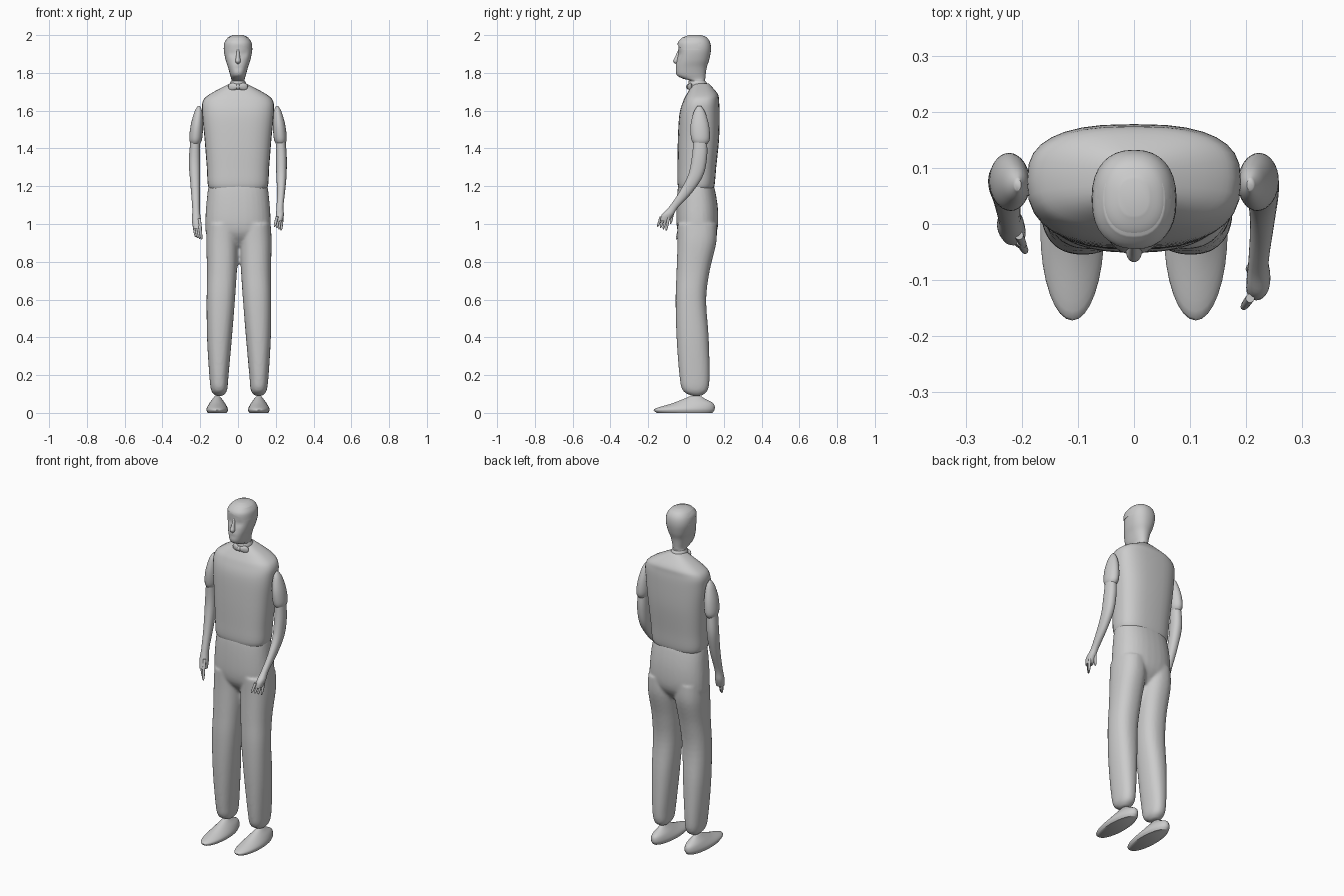
import bpy
import bmesh
import math
from mathutils import Vector

default_cube = bpy.data.objects.get("Cube")
if default_cube:
    bpy.data.objects.remove(default_cube, do_unlink=True)

SEGMENTS = 32
STEPS = 5

plain_grey = bpy.data.materials.new("plain_grey")
plain_grey.use_nodes = True
GREY = (0.6, 0.6, 0.6, 1)
plain_grey.diffuse_color = GREY
plain_grey.node_tree.nodes["Principled BSDF"].inputs["Base Color"].default_value = GREY


def finish(name, bm):
    """Turn a bmesh into a smooth shaded object with the shared material."""
    bmesh.ops.recalc_face_normals(bm, faces=bm.faces)
    mesh = bpy.data.meshes.new(name)
    bm.to_mesh(mesh)
    bm.free()
    mesh.materials.append(plain_grey)
    for polygon in mesh.polygons:
        polygon.use_smooth = True
    mesh.set_sharp_from_angle(angle=math.radians(60))
    obj = bpy.data.objects.new(name, mesh)
    bpy.context.collection.objects.link(obj)
    return obj


def spline(before, start, end, after, t):
    """Catmull-Rom blend of four neighbouring rings."""
    result = []
    for a, b, c, d in zip(before, start, end, after):
        bend = 2 * a - 5 * b + 4 * c - d
        twist = 3 * (b - c) + d - a
        result.append(b + (c - a + (bend + twist * t) * t) * t / 2)
    return result


def loft_mesh(bm, rings, power=2.0, segments=SEGMENTS):
    """Skin level rings, each given as (z, centre x, half width, y front, y back)."""
    dense = []
    for i in range(len(rings) - 1):
        before, after = rings[max(i - 1, 0)], rings[min(i + 2, len(rings) - 1)]
        for step in range(STEPS):
            dense.append(spline(before, rings[i], rings[i + 1], after, step / STEPS))
    dense.append(rings[-1])
    loops = []
    for z, cx, half, front, back in dense:
        loop = []
        for s in range(segments):
            angle = math.tau * s / segments
            c, n = math.cos(angle), math.sin(angle)
            x = math.copysign(abs(c) ** (2 / power), c) * half
            y = math.copysign(abs(n) ** (2 / power), n) * (back - front) / 2
            loop.append(bm.verts.new((cx + x, (front + back) / 2 + y, z)))
        loops.append(loop)
    for low, high in zip(loops, loops[1:]):
        for s in range(segments):
            t = (s + 1) % segments
            bm.faces.new((low[s], low[t], high[t], high[s]))
    bm.faces.new(loops[0])
    bm.faces.new(loops[-1])


def loft(name, rings, power=2.0):
    bm = bmesh.new()
    loft_mesh(bm, rings, power)
    return finish(name, bm)


def mirrored(rings, side, shift=0.0):
    return [(z, cx * side + shift, half, front, back) for z, cx, half, front, back in rings]


def ball(bm, centre, size):
    made = bmesh.ops.create_uvsphere(bm, u_segments=24, v_segments=16, radius=1)["verts"]
    bmesh.ops.scale(bm, vec=size, verts=made)
    bmesh.ops.translate(bm, vec=centre, verts=made)
    return made


# Torso with sloping shoulders
loft("torso", [
    (1.17, 0, .13, -.02, .13), (1.2, 0, .158, -.043, .15), (1.3, 0, .165, -.045, .16),
    (1.45, 0, .177, -.043, .175), (1.58, 0, .189, -.035, .178), (1.65, 0, .186, -.015, .175),
    (1.69, 0, .145, .005, .167), (1.745, 0, .04, .04, .12)], power=2.7)

# Trousers: hips and two legs fused into one skin
HIPS = [
    (.88, 0, .11, .01, .11), (.94, 0, .165, -.035, .155), (1.0, 0, .173, -.05, .17),
    (1.1, 0, .168, -.05, .167), (1.2, 0, .156, -.042, .148), (1.22, 0, .14, -.03, .13)]
LEG = [
    (.09, .105, .02, .03, .08), (.12, .105, .042, -.018, .115), (.2, .106, .051, -.035, .125),
    (.4, .103, .066, -.05, .12), (.6, .096, .075, -.055, .107), (.75, .09, .079, -.05, .125),
    (.9, .088, .085, -.045, .16), (1, .085, .083, -.045, .163)]
bm = bmesh.new()
loft_mesh(bm, HIPS, 2.4)
for side in (-1, 1):
    loft_mesh(bm, mirrored(LEG, side, shift=.005), 2.3)
trousers = finish("trousers", bm)
remesh = trousers.modifiers.new("fuse", 'REMESH')
remesh.mode = 'VOXEL'
remesh.voxel_size = .008
remesh.use_smooth_shade = True
soften = trousers.modifiers.new("soften", 'SMOOTH')
soften.iterations = 4

# Shoes and short sleeves
SHOE = [
    (0, .11, .05, -.155, .14), (.02, .11, .057, -.168, .152), (.05, .11, .042, -.075, .145),
    (.075, .11, .024, -.01, .1), (.088, .11, .014, .02, .08)]
SLEEVE = [
    (1.625, .207, .006, .06, .08), (1.59, .21, .022, .04, .102), (1.52, .218, .033, .024, .122),
    (1.45, .224, .034, .028, .126), (1.42, .226, .022, .045, .11)]
for label, side in (("right", -1), ("left", 1)):
    loft(label + "_shoe", mirrored(SHOE, side))
    loft(label + "_sleeve", mirrored(SLEEVE, side))


def arm(name, rings, bases, tips, thumb):
    """Forearm and palm, then four fingers spread between two end fingers."""
    bm = bmesh.new()
    loft_mesh(bm, rings, 2.2)
    fingers = [thumb]
    for i in range(4):
        fingers.append([Vector(a).lerp(Vector(b), i / 3) for a, b in (bases, tips)])
    for root, tip in fingers:
        shape = []
        for t, radius in ((0, .008), (.5, .0075), (.85, .006), (1, .002)):
            p = Vector(root).lerp(Vector(tip), t)
            shape.append((p.z, p.x, radius, p.y - radius, p.y + radius))
        loft_mesh(bm, shape, segments=10)
    finish(name, bm)


# Left arm reaches forward, right arm hangs
arm("left_arm", [
    (1.45, .226, .025, .04, .11), (1.36, .229, .029, .032, .112), (1.26, .23, .027, .012, .092),
    (1.17, .228, .021, -.035, .035), (1.09, .222, .018, -.09, -.04),
    (1.05, .222, .021, -.128, -.066), (1.015, .218, .018, -.136, -.09)],
    bases=((.207, -.132, 1.04), (.234, -.092, 1.035)),
    tips=((.194, -.15, .985), (.228, -.105, .965)),
    thumb=((.215, -.07, 1.06), (.203, -.082, 1)))
arm("right_arm", [
    (1.45, -.226, .025, .04, .11), (1.33, -.23, .03, .04, .112), (1.2, -.226, .025, .018, .08),
    (1.08, -.222, .02, -.012, .035), (1.02, -.22, .024, -.028, .024),
    (.975, -.215, .022, -.038, .008)],
    bases=((-.232, -.004, .99), (-.202, -.032, .99)),
    tips=((-.224, -.018, .93), (-.193, -.05, .917)),
    thumb=((-.205, -.02, 1.03), (-.196, -.04, .965)))

# Head and neck, with soft eye sockets and a mouth dent
HEAD = [
    (1.7, 0, .036, .04, .105), (1.755, 0, .035, .022, .1), (1.77, 0, .036, -.018, .102),
    (1.79, 0, .042, -.05, .104), (1.83, 0, .053, -.055, .11), (1.87, 0, .066, -.048, .123),
    (1.92, 0, .075, -.04, .132), (1.96, 0, .071, -.038, .128), (1.987, 0, .053, -.016, .11),
    (2, 0, .026, .015, .08)]
bm = bmesh.new()
loft_mesh(bm, HEAD, 2.3)
for v in bm.verts:
    if v.co.y < 0:
        for x, z, width, depth in ((-.03, 1.9, .016, .007), (.03, 1.9, .016, .007), (0, 1.825, .012, .004)):
            distance = ((v.co.x - x) ** 2 + (v.co.z - z) ** 2) / width ** 2
            v.co.y += depth * math.exp(-distance)
finish("head", bm)
loft("nose", [
    (1.848, 0, .008, -.056, -.03), (1.862, 0, .014, -.068, -.03),
    (1.885, 0, .01, -.058, -.03), (1.925, 0, .006, -.04, -.03)])

# Fringe: a thin cap cut on a slant across the forehead
bm = bmesh.new()
loft_mesh(bm, [(z, cx, half + .001, front - .005, back - .002)
               for z, cx, half, front, back in HEAD[-4:-1]], 2.3)
bmesh.ops.bisect_plane(bm, geom=bm.verts[:] + bm.edges[:] + bm.faces[:], clear_inner=True,
                       plane_co=(0, -.04, 1.95), plane_no=(.25, .5, 1))
finish("fringe", bm)

# Collar and bow tie
loft("collar", [(1.73, 0, .044, .015, .11), (1.745, 0, .043, .012, .11), (1.758, 0, .037, .015, .102)])
bm = bmesh.new()
wings = ball(bm, (0, 0, 0), (.052, .013, .024))
for v in wings:
    spread = abs(v.co.x) / .052
    v.co.z *= (.5 + .9 * spread)
    v.co.y += spread * .008
ball(bm, (0, -.004, 0), (.011, .013, .015))
bmesh.ops.translate(bm, vec=(0, .018, 1.727), verts=bm.verts)
finish("bow_tie", bm)
